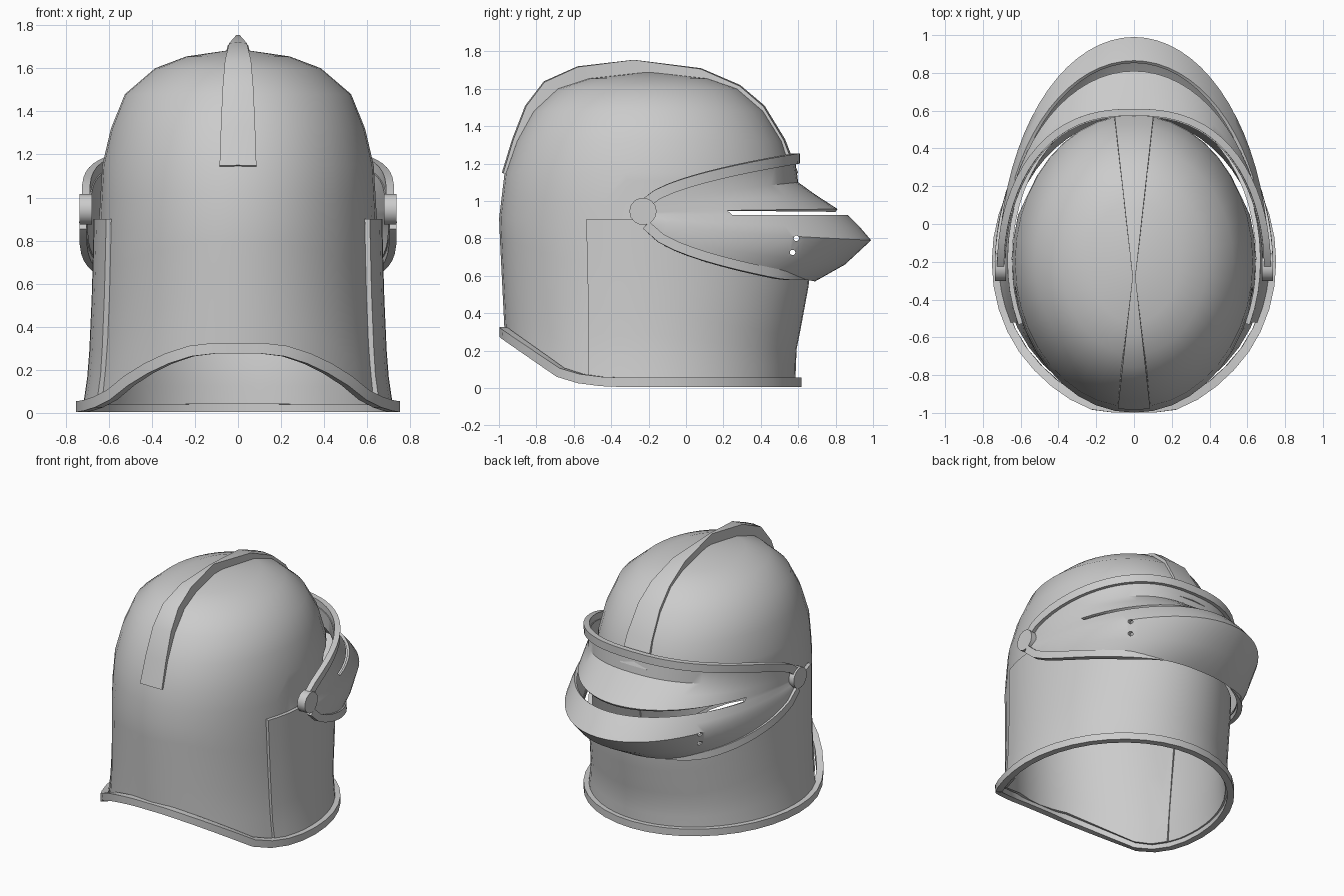
import bpy, bmesh, math
from mathutils import Vector

cube = bpy.data.objects.get("Cube")
if cube:
    bpy.data.objects.remove(cube)

steel = bpy.data.materials.new("plain steel grey")
steel.use_nodes = True
GREY = (0.6, 0.6, 0.6, 1)
steel.diffuse_color = GREY
steel.node_tree.nodes["Principled BSDF"].inputs["Base Color"].default_value = GREY

MID = -0.2                        # y of the widest section
PIVOT = Vector((0, -0.23, 0.93))  # visor hinge axis

# Sections: height, half width, back y, front y
SKULL = [(0.03, .695, -.97, .57), (0.3, .665, -.97, .58), (0.6, .65, -.985, .6),
         (0.9, .645, -1.0, .6), (1.15, .63, -.97, .575), (1.32, .59, -.91, .52),
         (1.48, .525, -.82, .42), (1.6, .385, -.69, .28), (1.655, .24, -.52, .12),
         (1.69, 0, MID, MID)]
BEVOR = [(0.03, .72, -.99, .585), (0.2, .695, -.99, .59), (0.3, .69, -.99, .61),
         (0.57, .678, -1.0, .66), (0.9, .67, -1.02, .68)]


def lerp_table(rows, k):
    """Interpolate rows by their first entry."""
    k = min(max(k, rows[0][0]), rows[-1][0])
    for lo, hi in zip(rows, rows[1:]):
        if k <= hi[0]:
            f = (k - lo[0]) / (hi[0] - lo[0])
            return [p + (q - p) * f for p, q in zip(lo[1:], hi[1:])]


def on_section(table, z, phi):
    a, back, front = lerp_table(table, z)
    c = math.cos(phi)
    return Vector((a * math.sin(phi), MID + c * (front - MID if c > 0 else MID - back), z))


def hem(y):
    """Height of the lower edge, raised at the nape."""
    return lerp_table([(-.95, .3), (-.62, .06), (-.4, .03), (.6, .03)], y)[0]


def finish(name, bm, thick=0, angle=35):
    bmesh.ops.remove_doubles(bm, verts=bm.verts, dist=1e-4)
    bmesh.ops.recalc_face_normals(bm, faces=bm.faces)
    mesh = bpy.data.meshes.new(name)
    bm.to_mesh(mesh)
    bm.free()
    mesh.materials.append(steel)
    ob = bpy.data.objects.new(name, mesh)
    bpy.context.collection.objects.link(ob)
    bpy.ops.object.select_all(action='DESELECT')
    ob.select_set(True)
    bpy.context.view_layer.objects.active = ob
    if thick:
        mod = ob.modifiers.new("plate", 'SOLIDIFY')
        mod.thickness, mod.offset = thick, -1
        bpy.ops.object.modifier_apply(modifier=mod.name)
    bpy.ops.object.shade_smooth_by_angle(angle=math.radians(angle))
    return ob


def grid(rows, closed=False, keep=lambda r, c: True):
    bm = bmesh.new()
    vs = [[bm.verts.new(p) for p in row] for row in rows]
    n = len(rows[0])
    for r in range(len(rows) - 1):
        for c in range(n if closed else n - 1):
            d = (c + 1) % n
            if keep(r, c):
                bm.faces.new((vs[r][c], vs[r][d], vs[r + 1][d], vs[r + 1][c]))
    return bm


def bar(name, pts, wide, low, high, closed=False, taper=False):
    """Sweep a rectangular section along points, facing away from the middle."""
    n, rings = len(pts), []
    for i, p in enumerate(pts):
        a = pts[(i - 1) % n] if closed or i else p
        b = pts[(i + 1) % n] if closed or i < n - 1 else p
        along = (b - a).normalized()
        out = Vector((p.x, p.y - MID, 0))
        out = (out - along * out.dot(along)).normalized()
        up = along.cross(out)
        if up.z < 0:
            up = -up
        s = min(1, (n - 1 - i) / 4 + .1) if taper else 1
        rings.append([p + out * o * s + up * u * s for o, u in
                      ((-.012, low), (wide, low), (wide, high), (-.012, high))])
    if closed:
        rings.append(rings[0])
    bm = grid(rings, closed=True)
    if not closed:
        for ends in (slice(0, 4), slice(-4, None)):
            bm.verts.ensure_lookup_table()
            bm.faces.new(list(bm.verts)[ends])
    return finish(name, bm)


# Skull: dome rows, then rows down to the face opening or hem
SEG = 40
angles = [2 * math.pi * i / SEG for i in range(SEG)]


def skull_bottom(phi):
    y = on_section(SKULL, .6, phi).y
    return hem(y) if y < -.38 else .87 if y < .12 else 1.1


rows = [[on_section(SKULL, s[0], p) for p in angles] for s in reversed(SKULL[4:])]
for k in range(1, 8):
    rows.append([on_section(SKULL, 1.15 + (skull_bottom(p) - 1.15) * k / 7, p) for p in angles])
finish("skull_shell", grid(rows, closed=True), .02)

# Chin and neck plate wrapping round the front
wrap = [math.radians(114) * (i / 18 - 1) for i in range(37)]


def bevor_point(phi, f):
    y = on_section(BEVOR, .6, phi).y
    top = lerp_table([(-.15, .9), (.5, .63)], y)[0]
    low = hem(y) + .01
    return on_section(BEVOR, top + (low - top) * f, phi)


finish("chin_plate", grid([[bevor_point(p, k / 7) for p in wrap] for k in range(8)]), .025)

# Rolled rim along the hem
rim = []
for p in angles:
    z = hem(on_section(SKULL, .3, p).y)
    rim.append(on_section(BEVOR, z, p))
    rim[-1].y = max(rim[-1].y, -.965)
bar("bottom_rim", rim, .033, -.025, .025, closed=True)

# Visor rows: front y, front z, half width, rise power, roundness
VISOR = [(.585, 1.21, .70, .5, .8), (.6, 1.1, .70, .5, .85), (.69, 1.035, .70, .5, .9),
         (.81, .957, .70, .4, 1), (.865, .925, .70, .4, 1), (.93, .86, .71, .4, 1),
         (.99, .79, .715, .4, 1), (.85, .66, .72, .4, .95), (.69, .57, .715, .45, .85)]
sweep = [math.radians(89) * (i / 18 - 1) for i in range(37)]


def visor_point(row, a):
    front, z, half, power, rnd = row
    c, s = math.cos(a), math.sin(a)
    return Vector((math.copysign(half * abs(s) ** rnd, s),
                   PIVOT.y + (front - PIVOT.y) * c,
                   PIVOT.z + (z - PIVOT.z) * c ** power))


def solid_except_slit(r, c):
    return r != 3 or math.cos((sweep[c] + sweep[c + 1]) / 2) < .42


visor = finish("visor", grid([[visor_point(r, a) for a in sweep] for r in VISOR],
                             keep=solid_except_slit), .018)

# Breathing holes drilled through both sides
for y, z in ((.59, .8), (.57, .725)):
    bpy.ops.mesh.primitive_cylinder_add(vertices=10, radius=.015, depth=2,
                                        location=(0, y, z), rotation=(0, math.pi / 2, 0))
    drill = bpy.context.object
    drill.hide_render = True
    cut = visor.modifiers.new("hole", 'BOOLEAN')
    cut.operation, cut.object, cut.solver = 'DIFFERENCE', drill, 'EXACT'
    bpy.context.view_layer.objects.active = visor
    bpy.ops.object.modifier_apply(modifier=cut.name)
    bpy.data.objects.remove(drill)

# Visor edge bars
bar("visor_upper_rim", [visor_point(VISOR[0], a) for a in sweep], .025, -.01, .045)
for side, name in ((1, "left"), (-1, "right")):
    pts = [visor_point(VISOR[-1], side * a) for a in reversed(sweep[22:])]
    bar(name + "_visor_lower_rim", pts, .022, -.025, .025, taper=True)
    bpy.ops.mesh.primitive_cylinder_add(vertices=14, radius=.073, depth=.06,
                                        location=(side * .707, PIVOT.y, .945),
                                        rotation=(0, math.pi / 2, 0))
    disc = bpy.context.object
    disc.name = name + "_visor_pivot"
    disc.data.materials.append(steel)
    bpy.ops.object.shade_smooth_by_angle(angle=math.radians(35))

# Crest: strip over the crown, narrowing to a sharp ridge at the top
CREST = [(-.985, 1.15), (-.93, 1.33), (-.86, 1.51), (-.76, 1.64), (-.58, 1.72), (-.28, 1.755),
         (.08, 1.71), (.29, 1.62), (.42, 1.51), (.53, 1.33), (.6, 1.15)]
rings = []
for i, (y, z) in enumerate(CREST):
    w = .008 + .11 * abs(y + .28)
    a, b = CREST[max(i - 1, 0)], CREST[min(i + 1, len(CREST) - 1)]
    inward = Vector((0, b[1] - a[1], a[0] - b[0])).normalized()
    p, side = Vector((0, y, z)), Vector((w, 0, 0))
    edge, base = p + inward * .09 * w, p + inward * .085
    if i in (0, len(CREST) - 1):
        base = p + inward * .04
    rings.append([base - side, edge - side, p, edge + side, base + side])
bm = grid(rings, closed=True)
bm.verts.ensure_lookup_table()
bm.faces.new(bm.verts[:5])
bm.faces.new(bm.verts[-5:])
finish("crest", bm)
